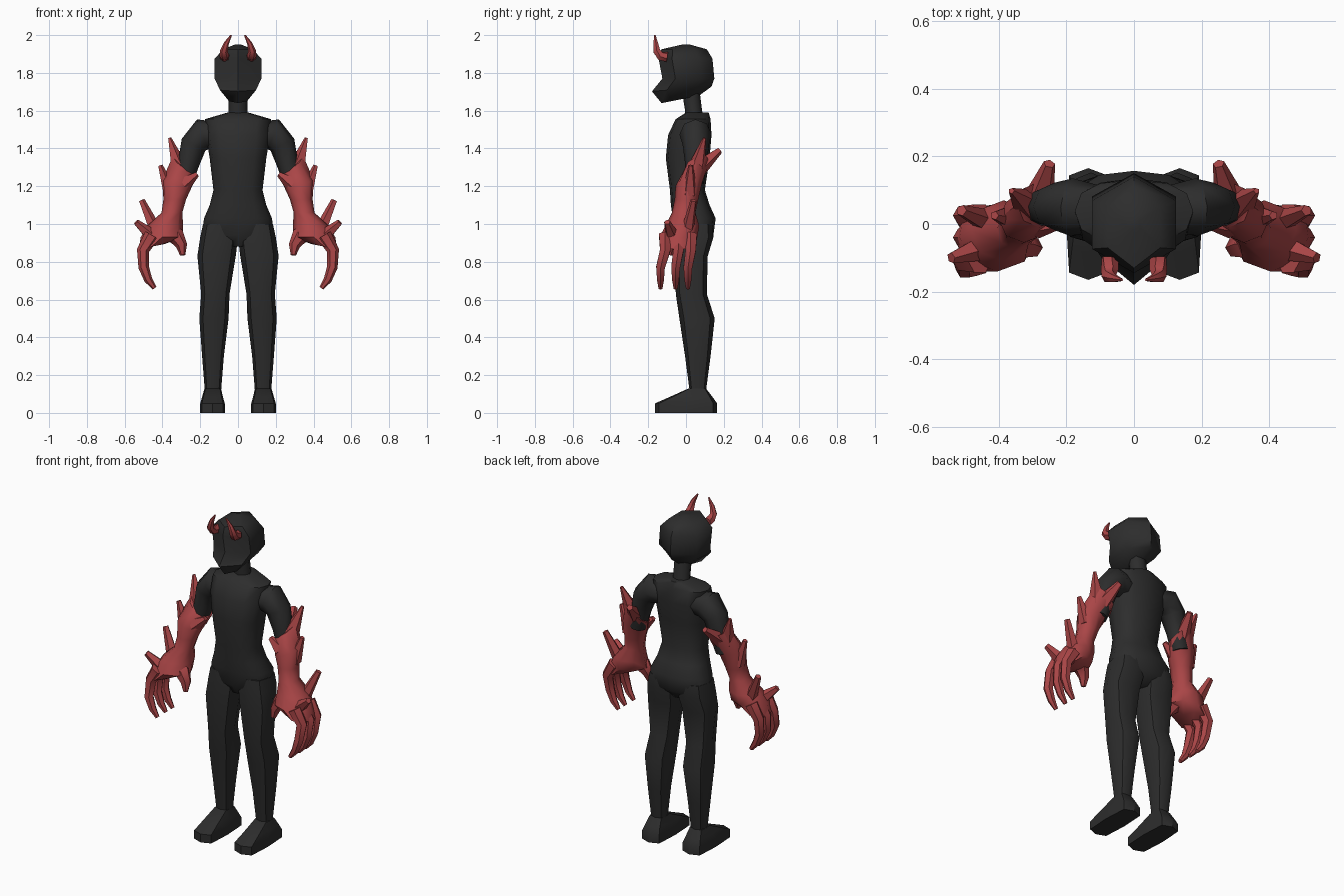
import bpy, bmesh, math
from mathutils import Vector


def material(name, rgb):
    m = bpy.data.materials.new(name)
    m.diffuse_color = (*rgb, 1)
    return m


DARK = material("charcoal", (0.026, 0.026, 0.026))
RED = material("dull red", (0.40, 0.06, 0.062))


def skin_rings(name, rings, mat, mirror=False, angle=50):
    """Bridge rings of points into one closed object, optionally mirrored in x."""
    bm = bmesh.new()
    rows = [[bm.verts.new(p) for p in ring] for ring in rings]
    n = len(rows[0])
    for a, b in zip(rows, rows[1:]):
        for i in range(n):
            j = (i + 1) % n
            bm.faces.new((a[i], a[j], b[j], b[i]))
    bm.faces.new(rows[0][::-1])
    bm.faces.new(rows[-1])
    bmesh.ops.recalc_face_normals(bm, faces=bm.faces)
    me = bpy.data.meshes.new(name)
    bm.to_mesh(me)
    bm.free()
    me.materials.append(mat)
    ob = bpy.data.objects.new(name, me)
    bpy.context.collection.objects.link(ob)
    if mirror:
        ob.modifiers.new("Mirror", 'MIRROR').use_mirror_merge = False
    bpy.ops.object.select_all(action='DESELECT')
    bpy.context.view_layer.objects.active = ob
    ob.select_set(True)
    bpy.ops.object.shade_smooth_by_angle(angle=math.radians(angle))
    return ob


def loft(name, sections, mat, n=8, power=1.0, phase=0.0, **kw):
    """Sections: z, xmin, xmax, ymin, ymax, and optional tilts of z along x and y."""
    rings = []
    for z, x0, x1, y0, y1, *tilt in sections:
        tx, ty = tilt if tilt else (0, 0)
        ring = []
        for i in range(n):
            a = phase + math.tau * i / n
            c, s = (math.copysign(abs(v) ** power, v) if abs(v) > 1e-6 else 0
                    for v in (math.cos(a), math.sin(a)))
            dx, dy = c * (x1 - x0) / 2, s * (y1 - y0) / 2
            ring.append(((x0 + x1) / 2 + dx, (y0 + y1) / 2 + dy, z + tx * dx + ty * dy))
        rings.append(ring)
    return skin_rings(name, rings, mat, **kw)


def tube(name, path, mat, n=6, flat=1.0, **kw):
    """Path: x, y, z, radius. Rings stand square to the path."""
    pts = [Vector(p[:3]) for p in path]
    rings = []
    for i, p in enumerate(pts):
        d = (pts[min(i + 1, len(pts) - 1)] - pts[max(i - 1, 0)]).normalized()
        u = d.cross(Vector((0, 1, 0))).normalized()
        v = d.cross(u)
        r = path[i][3]
        rings.append([p + u * (r * math.cos(math.tau * k / n))
                      + v * (r * flat * math.sin(math.tau * k / n)) for k in range(n)])
    return skin_rings(name, rings, mat, mirror=True, **kw)


# Head: six-sided, with the chin pulled forward
loft("head", [
    (1.66, -0.055, 0.055, -0.13, 0.07, 0, 0.20),
    (1.715, -0.11, 0.11, -0.18, 0.135, 0, 0.08),
    (1.77, -0.143, 0.143, -0.125, 0.15),
    (1.875, -0.143, 0.143, -0.145, 0.14),
    (1.925, -0.09, 0.09, -0.13, 0.11),
    (1.95, -0.02, 0.02, -0.02, 0.02)], DARK, n=6, phase=math.pi / 6)

# Neck and torso
loft("neck", [
    (1.52, -0.06, 0.06, 0.0, 0.10), (1.60, -0.05, 0.05, -0.005, 0.085),
    (1.76, -0.05, 0.05, -0.03, 0.065)], DARK)
loft("torso", [
    (0.88, -0.06, 0.06, -0.02, 0.09),
    (0.94, -0.19, 0.19, -0.055, 0.145),
    (1.03, -0.18, 0.18, -0.07, 0.157),
    (1.10, -0.15, 0.15, -0.08, 0.125),
    (1.18, -0.13, 0.13, -0.085, 0.10),
    (1.35, -0.15, 0.15, -0.107, 0.125),
    (1.47, -0.17, 0.17, -0.095, 0.135),
    (1.555, -0.175, 0.175, -0.055, 0.13),
    (1.59, -0.055, 0.055, 0.0, 0.12)], DARK, n=12, power=0.8)

# Legs and feet
loft("legs", [
    (1.00, 0.01, 0.185, -0.055, 0.14),
    (0.93, 0.0, 0.20, -0.06, 0.145),
    (0.83, 0.012, 0.215, -0.06, 0.115),
    (0.63, 0.045, 0.195, -0.054, 0.11),
    (0.50, 0.05, 0.205, -0.035, 0.152),
    (0.30, 0.075, 0.19, -0.005, 0.13),
    (0.11, 0.09, 0.175, 0.02, 0.105)], DARK, power=0.85, mirror=True)
loft("feet", [
    (0.0, 0.07, 0.20, -0.165, 0.165), (0.05, 0.07, 0.20, -0.165, 0.165),
    (0.085, 0.08, 0.19, -0.085, 0.14), (0.13, 0.09, 0.177, 0.015, 0.105)],
    DARK, power=0.4, mirror=True, angle=40)

# Upper arms
tube("upper_arms", [
    (0.11, 0.045, 1.47, 0.07), (0.185, 0.05, 1.475, 0.085), (0.235, 0.052, 1.42, 0.07),
    (0.262, 0.052, 1.32, 0.057), (0.29, 0.045, 1.22, 0.05)], DARK, n=8)

# Clawed forearms: sleeve running into the hand
loft("forearms", [
    (1.31, 0.215, 0.345, -0.01, 0.125, 0.75, 0.35),
    (1.21, 0.25, 0.40, -0.055, 0.085, 0.35, 0.1),
    (1.13, 0.275, 0.395, -0.06, 0.065),
    (1.06, 0.295, 0.405, -0.075, 0.05),
    (0.99, 0.29, 0.48, -0.11, 0.07),
    (0.93, 0.29, 0.515, -0.14, 0.06),
    (0.88, 0.39, 0.525, -0.14, 0.05, -0.2, 0)], RED, mirror=True)

# Fingers and thumb
for i, (y0, y1) in enumerate([(-0.11, -0.135), (-0.04, -0.055), (0.025, 0.01)]):
    tube(f"fingers_{i + 1}", [
        (0.455, y0, 0.94, 0.04), (0.503, y0, 0.86, 0.033),
        (0.499, y1, 0.77, 0.028), (0.475, y1, 0.705, 0.022),
        (0.442, y1, 0.66, 0.012)], RED, flat=0.95)
tube("thumbs", [
    (0.38, -0.05, 0.96, 0.05), (0.325, -0.06, 0.935, 0.045),
    (0.298, -0.07, 0.885, 0.03), (0.293, -0.08, 0.835, 0.014)], RED)

# Blunt spikes along the forearms: base, tip, base radius, tip radius
spikes = {
    "elbow_outer_spikes": ((0.31, 0.055, 1.29), (0.362, 0.098, 1.455), 0.05, 0.009),
    "elbow_back_spikes": ((0.285, 0.06, 1.29), (0.25, 0.178, 1.39), 0.05, 0.018),
    "elbow_inner_spikes": ((0.29, 0.0, 1.21), (0.216, 0.0, 1.265), 0.045, 0.014),
    "forearm_spikes": ((0.36, 0.02, 1.16), (0.412, 0.025, 1.31), 0.042, 0.013),
    "wrist_spikes": ((0.44, 0.01, 0.97), (0.51, 0.04, 1.125), 0.035, 0.017),
    "knuckle_spikes": ((0.45, -0.07, 0.93), (0.54, -0.1, 1.01), 0.04, 0.017),
}
for name, (base, tip, r0, r1) in spikes.items():
    tube(name, [(*base, r0), (*tip, r1)], RED, n=5, angle=30)

# Horns on the forehead
tube("horns", [
    (0.07, -0.10, 1.885, 0.027), (0.072, -0.135, 1.89, 0.026),
    (0.075, -0.155, 1.915, 0.021), (0.062, -0.16, 1.955, 0.014),
    (0.036, -0.165, 2.0, 0.004)], RED)
